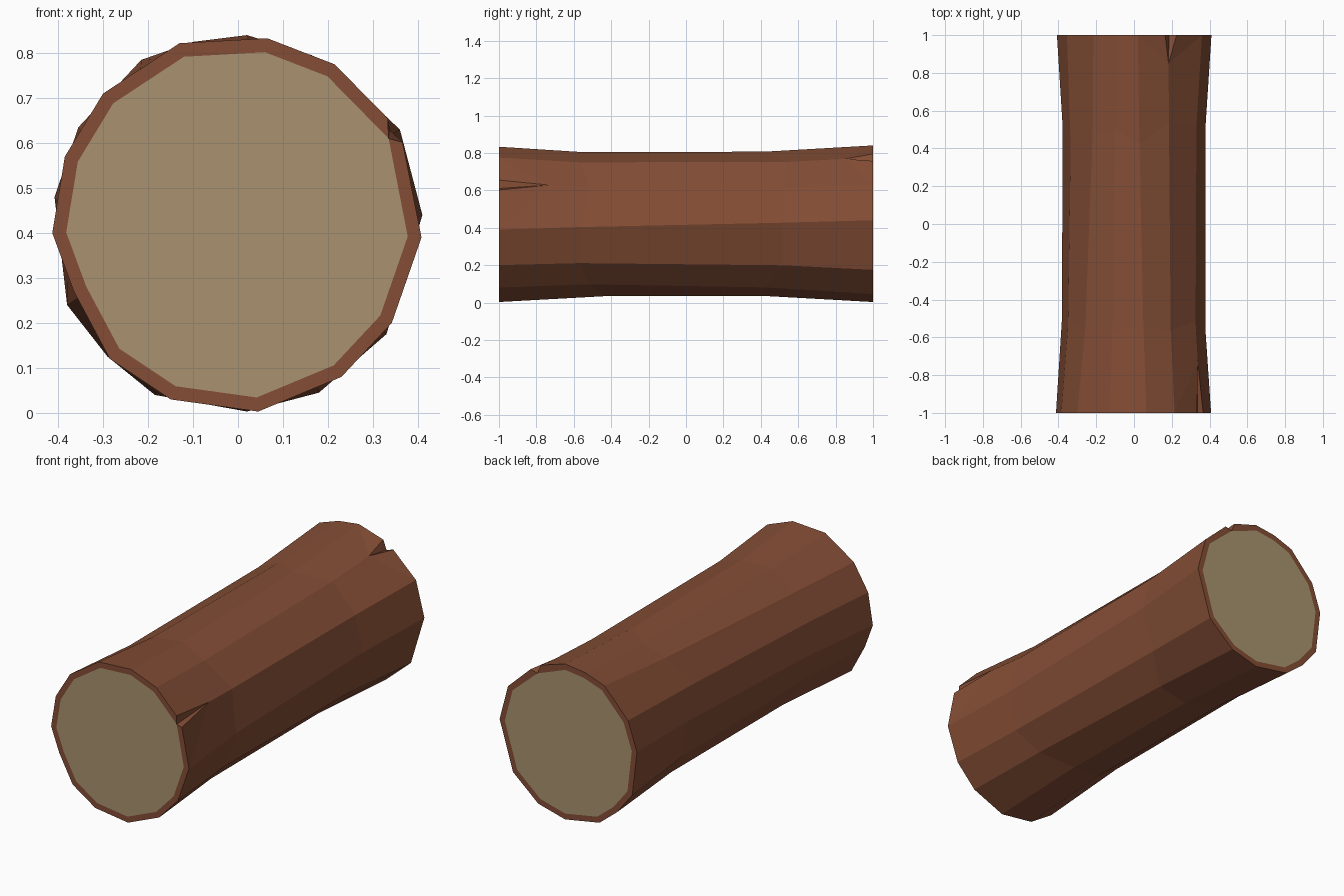
import bpy, bmesh, random

if "Cube" in bpy.data.objects:
    bpy.data.objects.remove(bpy.data.objects["Cube"])
random.seed(4)

CZ = 0.42  # height of the log axis
# End outlines (x, z), clockwise from the top
FRONT = [(0.065, 0.833), (0.215, 0.775), (0.35, 0.63), (0.408, 0.39), (0.342, 0.2),
         (0.23, 0.08), (0.045, 0.003), (-0.15, 0.03), (-0.285, 0.12), (-0.365, 0.27),
         (-0.413, 0.40), (-0.385, 0.57), (-0.30, 0.71), (-0.13, 0.822)]
BACK = [(0.02, 0.84), (0.195, 0.78), (0.36, 0.63), (0.41, 0.44), (0.33, 0.175),
        (0.18, 0.045), (0.02, 0.003), (-0.185, 0.04), (-0.29, 0.125), (-0.38, 0.24),
        (-0.408, 0.48), (-0.355, 0.635), (-0.215, 0.785), (-0.1, 0.825)]
N = len(FRONT)


def material(name, color):
    m = bpy.data.materials.new(name)
    m.diffuse_color = (*color, 1)
    m.use_nodes = True
    m.node_tree.nodes["Principled BSDF"].inputs["Base Color"].default_value = m.diffuse_color
    return m


def scaled(p, s):
    return (p[0] * s, CZ + (p[1] - CZ) * s)


bm = bmesh.new()


def vert(p, y):
    return bm.verts.new((p[0], y, p[1]))


def waist_ring(y0, t):
    """Narrower ring blended between both ends, with uneven spacing along y."""
    ring = []
    for f, b in zip(FRONT, BACK):
        p = (f[0] * (1 - t) + b[0] * t, f[1] * (1 - t) + b[1] * t)
        ring.append(vert(scaled(p, 0.925), y0 + random.uniform(-0.08, 0.08)))
    return ring


def end(outline, y, ring, k, lips, root, tip, tip_y):
    """Bark from a waist ring to a sawn end, with a split in the bark at corner k."""
    outer = [vert(p, y) for p in outline]
    inner = [vert(scaled(p, 0.925), y) for p in outline]
    a, c = vert(lips[0], y), vert(lips[1], y)
    bm.verts.remove(inner[k])
    inner[k] = vert(root, y)
    bm.verts.remove(outer[k])
    m = outer[k] = vert(tip, tip_y)
    for i in range(N):
        j = (i + 1) % N
        bm.faces.new((outer[i], outer[j], ring[j], ring[i]))
        if k not in (i, j):
            bm.faces.new((outer[i], outer[j], inner[j], inner[i]))
    # split: lips, inside walls and rim beside it
    for lip, n in ((a, (k - 1) % N), (c, (k + 1) % N)):
        bm.faces.new((outer[n], lip, m))
        bm.faces.new((lip, m, inner[k]))
        bm.faces.new((outer[n], lip, inner[k], inner[n]))
    # sawn wood
    bm.faces.new(inner).material_index = 1


r1 = waist_ring(-0.5, 0.25)
r2 = waist_ring(0.47, 0.75)
for i in range(N):
    j = (i + 1) % N
    bm.faces.new((r1[i], r1[j], r2[j], r2[i]))
end(FRONT, -1, r1, 2, ((0.333, 0.655), (0.366, 0.602)), (0.335, 0.61), (0.338, 0.628), -0.73)
end(BACK, 1, r2, 1, ((0.165, 0.795), (0.225, 0.757)), (0.185, 0.745), (0.183, 0.768), 0.85)
bmesh.ops.recalc_face_normals(bm, faces=bm.faces)

mesh = bpy.data.meshes.new("log")
bm.to_mesh(mesh)
bm.free()
mesh.materials.append(material("bark", (0.23, 0.075, 0.036)))
mesh.materials.append(material("sawn_wood", (0.40, 0.29, 0.16)))
bpy.context.collection.objects.link(bpy.data.objects.new("log", mesh))
